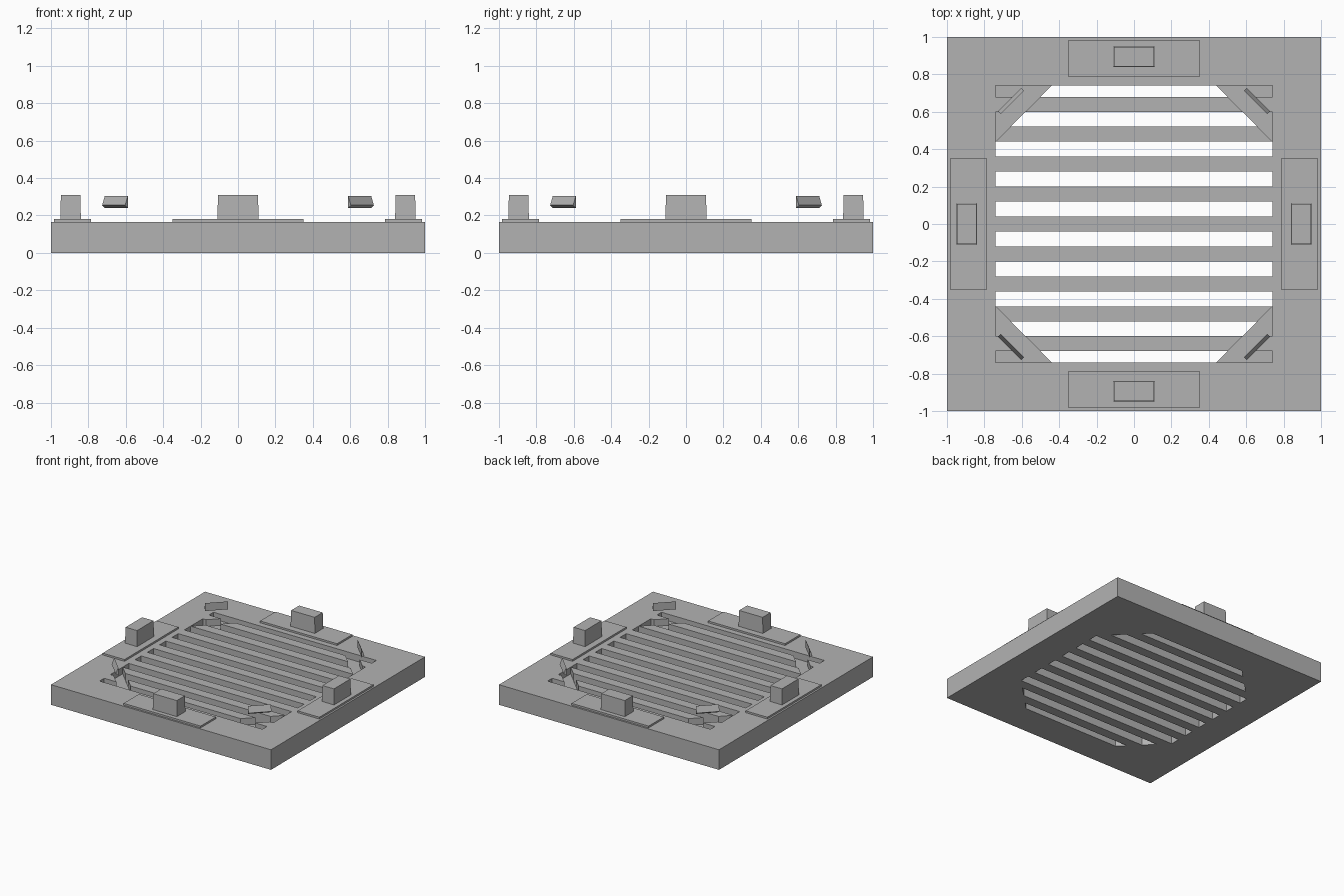
import bpy
import bmesh
from math import pi
from mathutils import Matrix

cube = bpy.data.objects.get("Cube")
if cube:
    bpy.data.objects.remove(cube, do_unlink=True)

TOP, FLOOR = 0.165, 0.11      # plate top and corner recess floor
OPEN, CHAMFER = 0.74, 1.18    # half opening and its diagonal corner limit
BAR = 0.08                    # width of each bar and each slot

grey = bpy.data.materials.new("plain_grey")
grey.use_nodes = True
colour = (0.45, 0.45, 0.45, 1)
grey.diffuse_color = colour
grey.node_tree.nodes["Principled BSDF"].inputs["Base Color"].default_value = colour


def add_prism(bm, outline, low, high, taper=0.0):
    """Extrude an xy outline from low to high, shrinking the top by taper."""
    base = [bm.verts.new((x, y, low)) for x, y in outline]
    cx = sum(x for x, y in outline) / len(outline)
    cy = sum(y for x, y in outline) / len(outline)
    lid = []
    for x, y in outline:
        dx = taper if x < cx else -taper
        dy = taper if y < cy else -taper
        lid.append(bm.verts.new((x + dx, y + dy, high)))
    bm.faces.new(base[::-1])
    bm.faces.new(lid)
    for i in range(len(base)):
        j = (i + 1) % len(base)
        bm.faces.new((base[i], base[j], lid[j], lid[i]))


def rect(x0, x1, y0, y1):
    return [(x0, y0), (x1, y0), (x1, y1), (x0, y1)]


def finish(name, bm):
    bmesh.ops.recalc_face_normals(bm, faces=bm.faces[:])
    mesh = bpy.data.meshes.new(name)
    bm.to_mesh(mesh)
    bm.free()
    mesh.materials.append(grey)
    obj = bpy.data.objects.new(name, mesh)
    bpy.context.collection.objects.link(obj)
    return obj


# Square base plate
bm = bmesh.new()
add_prism(bm, rect(-1, 1, -1, 1), 0, TOP)
plate = finish("grille_plate", bm)

# Cutters: through slots, shallow corner slots and diagonal corner grooves
through, shallow, grooves = bmesh.new(), bmesh.new(), bmesh.new()
for k in range(5):
    y0 = BAR / 2 + 2 * BAR * k
    y1 = min(y0 + BAR, OPEN)
    for s in (-1, 1):
        a, b = (min(OPEN, CHAMFER - y) for y in (y0, y1))
        add_prism(through, [(-a, s * y0), (a, s * y0), (b, s * y1), (-b, s * y1)], -0.1, 0.3)
        if k > 2:
            add_prism(shallow, rect(-OPEN, OPEN, s * y0, s * y1), FLOOR, 0.3)
inner, outer = CHAMFER - OPEN, CHAMFER + 0.13 - OPEN
for sx in (-1, 1):
    for sy in (-1, 1):
        band = [(OPEN, inner), (OPEN, outer), (outer, OPEN), (inner, OPEN)]
        add_prism(grooves, [(sx * x, sy * y) for x, y in band], FLOOR, 0.3)

cutters = []
for name, part in (("groove_cutter", grooves), ("shallow_cutter", shallow), ("slot_cutter", through)):
    cutter = finish(name, part)
    cutter.hide_render = True
    mod = plate.modifiers.new(name, "BOOLEAN")
    mod.operation, mod.solver, mod.object = "DIFFERENCE", "EXACT", cutter
    cutters.append(cutter)
bpy.context.view_layer.update()
cut_mesh = bpy.data.meshes.new_from_object(plate.evaluated_get(bpy.context.evaluated_depsgraph_get()))
plate.modifiers.clear()
plate.data = cut_mesh
for cutter in cutters:
    bpy.data.objects.remove(cutter, do_unlink=True)

# Pad, tapered block and corner hook, repeated on the four sides
for i, side in enumerate(("back", "right", "front", "left")):
    turn = Matrix.Rotation(i * pi / 2, 4, "Z")

    bm = bmesh.new()
    add_prism(bm, rect(-0.35, 0.35, 0.787, 0.985), TOP, 0.18)
    bm.transform(turn)
    finish(side + "_pad", bm)

    bm = bmesh.new()
    add_prism(bm, rect(-0.11, 0.11, 0.84, 0.95), 0.18, 0.31, 0.003)
    bm.transform(turn)
    finish(side + "_block", bm)

    # Wedge hook: upright inner face, nose pointing out to the corner
    bm = bmesh.new()
    profile = [(0.92, 0.24), (0.92, 0.305), (0.94, 0.255)]
    ends = [[bm.verts.new((x, y, z)) for y, z in profile] for x in (-0.087, 0.087)]
    bm.faces.new(ends[0])
    bm.faces.new(ends[1])
    for a in range(3):
        b = (a + 1) % 3
        bm.faces.new((ends[0][a], ends[0][b], ends[1][b], ends[1][a]))
    bm.transform(turn @ Matrix.Rotation(pi / 4, 4, "Z"))
    finish(side + "_corner_hook", bm)
